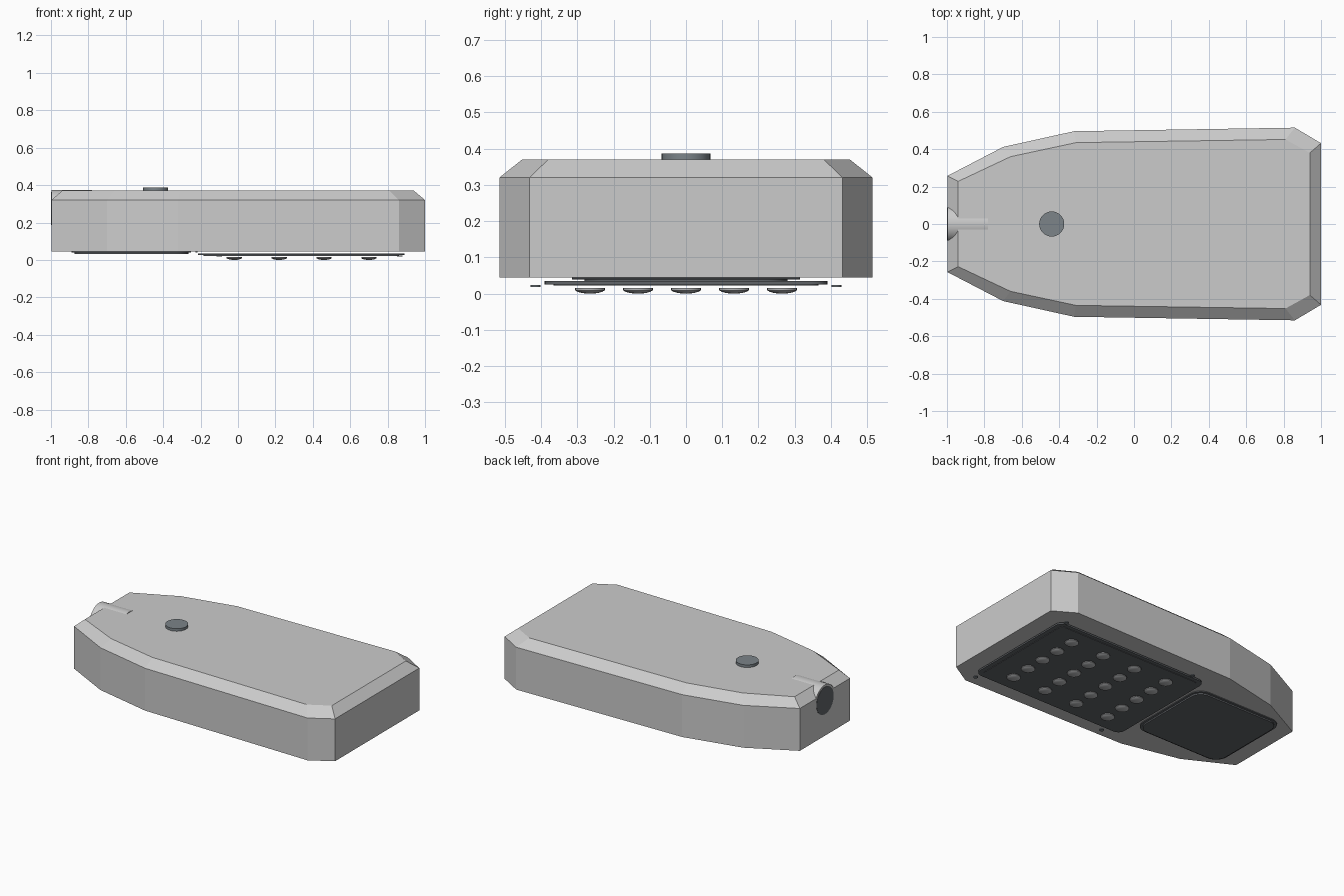
import bpy, bmesh, math
from mathutils import Matrix

if "Cube" in bpy.data.objects:
    bpy.data.objects.remove(bpy.data.objects["Cube"])


def material(name, r, g, b):
    m = bpy.data.materials.new(name)
    m.diffuse_color = (r, g, b, 1)
    m.use_nodes = True
    m.node_tree.nodes["Principled BSDF"].inputs["Base Color"].default_value = m.diffuse_color
    return m


DARK = material("dark_grey", 0.12, 0.13, 0.14)
SLATE = material("slate", 0.2, 0.23, 0.25)
LENS = material("lens_grey", 0.45, 0.46, 0.47)


def finish(name, bm, mat=None, smooth=False):
    bmesh.ops.recalc_face_normals(bm, faces=bm.faces[:])
    me = bpy.data.meshes.new(name)
    bm.to_mesh(me)
    bm.free()
    ob = bpy.data.objects.new(name, me)
    bpy.context.collection.objects.link(ob)
    if mat:
        me.materials.append(mat)
    if smooth:
        bpy.context.view_layer.objects.active = ob
        ob.select_set(True)
        bpy.ops.object.shade_smooth_by_angle(angle=math.radians(35))
        ob.select_set(False)
    return ob


def loft(name, sections, mat=None, smooth=False):
    """Join a stack of (outline, z) rings and cap both ends."""
    bm = bmesh.new()
    rings = [[bm.verts.new((x, y, z)) for x, y in pts] for pts, z in sections]
    for a, b in zip(rings, rings[1:]):
        for i in range(len(a)):
            j = (i + 1) % len(a)
            bm.faces.new((a[i], a[j], b[j], b[i]))
    bm.faces.new(rings[0])
    bm.faces.new(rings[-1])
    return finish(name, bm, mat, smooth)


def mirrored(half):
    return half + [(x, -y) for x, y in reversed(half)]


def rounded(x0, x1, hy, r, n=6):
    pts = []
    for k, (cx, cy) in enumerate([(x1 - r, hy - r), (x0 + r, hy - r),
                                  (x0 + r, r - hy), (x1 - r, r - hy)]):
        for i in range(n + 1):
            a = math.pi / 2 * (k + i / n)
            pts.append((cx + r * math.cos(a), cy + r * math.sin(a)))
    return pts


def cylinder(name, loc, r, depth, axis="z", mat=None, seg=32):
    bm = bmesh.new()
    rot = {"z": Matrix(), "x": Matrix.Rotation(math.pi / 2, 4, "Y"),
           "y": Matrix.Rotation(math.pi / 2, 4, "X")}[axis]
    bmesh.ops.create_cone(bm, cap_ends=True, segments=seg, radius1=r, radius2=r,
                          depth=depth, matrix=Matrix.Translation(loc) @ rot)
    return finish(name, bm, mat, True)


# Faceted housing with a chamfered lid
base = mirrored([(-0.998, 0.257), (-0.7, 0.412), (-0.32, 0.496), (0.86, 0.515), (1.0, 0.432)])
lid = mirrored([(-0.94, 0.228), (-0.66, 0.36), (-0.31, 0.435), (0.81, 0.452), (0.94, 0.38)])
loft("housing", [(base, 0.045), (base, 0.32), (lid, 0.37)])

# Pole socket sunk into the narrow end, with its dark mouth
cylinder("pole_socket", (-0.889, 0, 0.274), 0.101, 0.218, "x", None, 48)
cylinder("socket_mouth", (-0.995, 0, 0.274), 0.088, 0.01, "x", DARK, 48)

# Light sensor on the lid
cylinder("light_sensor", (-0.44, 0, 0.376), 0.067, 0.022, "z", SLATE)

# Driver compartment door with gasket and hinge rod
loft("door_gasket", [(rounded(-0.89, -0.25, 0.295, 0.08), 0.05),
                     (rounded(-0.89, -0.25, 0.295, 0.08), 0.04)], DARK, True)
loft("door", [(rounded(-0.875, -0.265, 0.28, 0.07), 0.045),
              (rounded(-0.875, -0.265, 0.28, 0.07), 0.031)], DARK, True)
cylinder("door_hinge", (-0.222, 0, 0.046), 0.007, 0.63, "y", DARK, 12)

# Light panel: rim and lens plate
loft("panel_rim", [(rounded(-0.215, 0.89, 0.39, 0.045), 0.035),
                   (rounded(-0.215, 0.89, 0.39, 0.045), 0.025)], DARK, True)
loft("panel_plate", [(rounded(-0.185, 0.86, 0.365, 0.03), 0.03),
                     (rounded(-0.185, 0.86, 0.365, 0.03), 0.022)], DARK, True)

# Panel screws
for i, x in enumerate((-0.1, 0.865)):
    for s in (-1, 1):
        cylinder(f"panel_screw_{i}_{'left' if s < 0 else 'right'}",
                 (x, s * 0.415, 0.021), 0.014, 0.006, "z", SLATE, 16)

# Grid of shallow LED lenses
for i, x in enumerate((-0.02, 0.22, 0.46, 0.70)):
    for j in range(5):
        y = (j - 2) * 0.1325
        rings = []
        for r, z in ((0.041, 0.015), (0.041, 0.009), (0.034, 0.005), (0.022, 0.0015), (0.008, 0.0)):
            rings.append(([(x + r * math.cos(a * math.pi / 12), y + r * math.sin(a * math.pi / 12))
                           for a in range(24)], z))
        loft(f"led_lens_{i}_{j}", rings, LENS, True)
